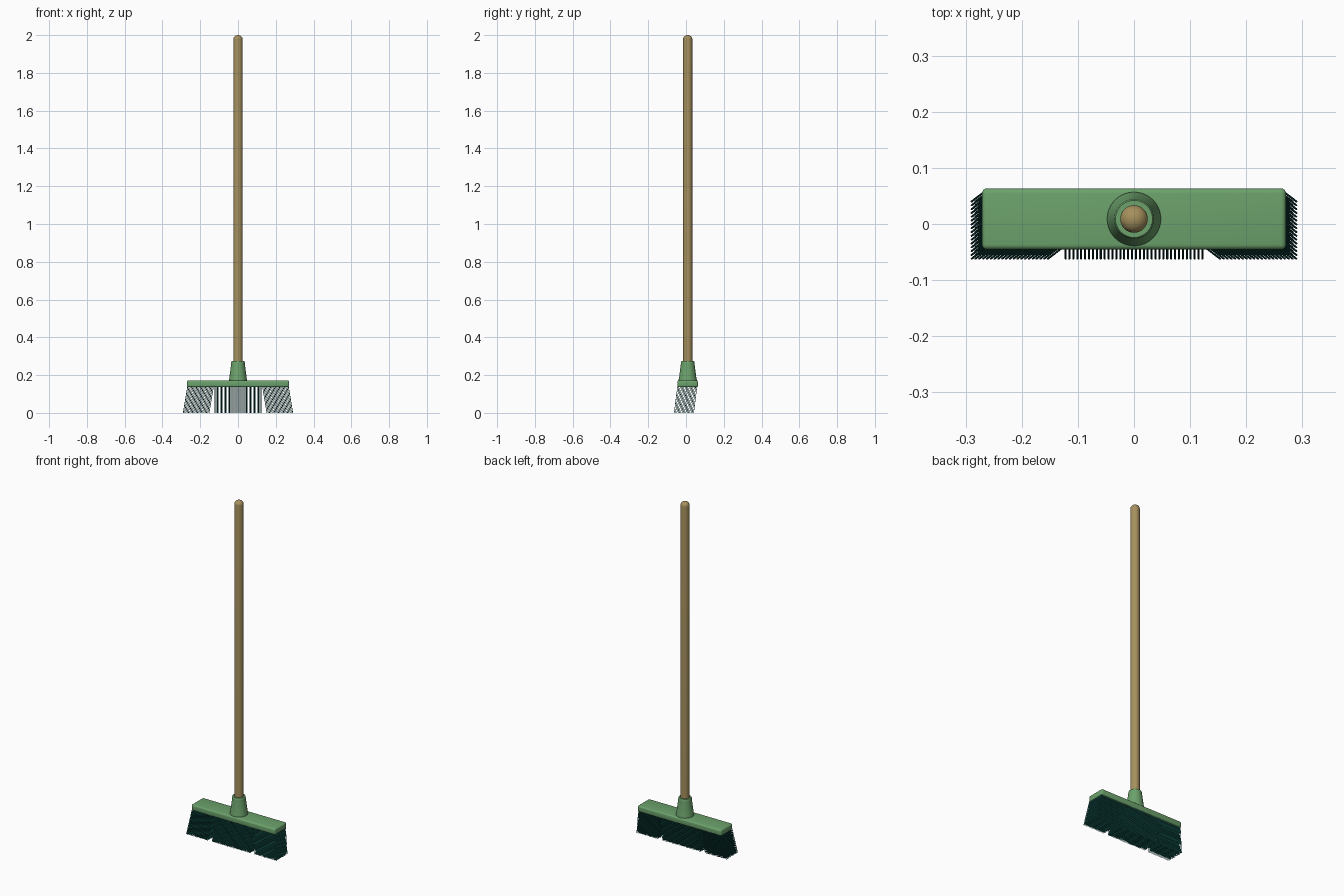
import bpy, bmesh, math
from mathutils import Vector

if "Cube" in bpy.data.objects:
    bpy.data.objects.remove(bpy.data.objects["Cube"])

CY = 0.009          # y centre of head and handle


def material(name, rgb):
    m = bpy.data.materials.new(name)
    m.diffuse_color = (*rgb, 1)
    m.use_nodes = True
    m.node_tree.nodes["Principled BSDF"].inputs["Base Color"].default_value = m.diffuse_color
    return m


GREEN = material("green_plastic", (0.15, 0.36, 0.15))
TEAL = material("teal_bristle", (0.01, 0.13, 0.11))
WOOD = material("wood", (0.38, 0.28, 0.11))


def finish(name, bm, mat, smooth=True):
    bmesh.ops.recalc_face_normals(bm, faces=bm.faces)
    me = bpy.data.meshes.new(name)
    bm.to_mesh(me)
    bm.free()
    ob = bpy.data.objects.new(name, me)
    bpy.context.collection.objects.link(ob)
    me.materials.append(mat)
    if smooth:
        bpy.ops.object.select_all(action='DESELECT')
        ob.select_set(True)
        bpy.context.view_layer.objects.active = ob
        bpy.ops.object.shade_smooth_by_angle(angle=math.radians(35))
    return ob


def lathe(name, profile, mat, n=40):
    """Revolve (radius, z) points around the handle axis; ends are capped."""
    bm = bmesh.new()
    rings = [[bm.verts.new((r * math.cos(2 * math.pi * i / n),
                            CY + r * math.sin(2 * math.pi * i / n), z))
              for i in range(n)] for r, z in profile]
    for a, b in zip(rings, rings[1:]):
        for i in range(n):
            j = (i + 1) % n
            bm.faces.new((a[i], a[j], b[j], b[i]))
    bm.faces.new(rings[0])
    bm.faces.new(rings[-1])
    return finish(name, bm, mat)


# Head block with rounded edges
bm = bmesh.new()
bmesh.ops.create_cube(bm, size=1)
for v in bm.verts:
    v.co = Vector((v.co.x * 0.542, CY + v.co.y * 0.109, 0.154 + v.co.z * 0.036))
bmesh.ops.bevel(bm, geom=bm.edges[:], offset=0.009, segments=4, profile=0.5, affect='EDGES')
finish("head", bm, GREEN)

# Tapered socket that grips the handle
lathe("socket", [(0.048, 0.165), (0.048, 0.176), (0.046, 0.184), (0.036, 0.262),
                 (0.0355, 0.271), (0.033, 0.275), (0.024, 0.275)], GREEN)

# Wooden handle with a domed top
R = 0.0245
dome = [(R * math.cos(t), 1.978 + 0.022 * math.sin(t))
        for t in (math.radians(a) for a in range(0, 90, 11))]
lathe("handle", [(R, 0.17)] + dome, WOOD)


# Bristle rows: straight in the middle, leaning outwards at both ends
def bristles(name, x0, x1, count, lean):
    bm = bmesh.new()
    rows, r = 16, 0.0018
    for i in range(count):
        x = x0 + (x1 - x0) * i / (count - 1)
        for j in range(rows):
            y = -0.044 + 0.102 * j / (rows - 1)
            ring = [[bm.verts.new((cx + r * math.cos(k * math.pi / 3),
                                   cy + r * math.sin(k * math.pi / 3), z))
                     for k in range(6)]
                    for cx, cy, z in ((x, y, 0.141), (x + lean, y - 0.018, 0))]
            for k in range(6):
                m = (k + 1) % 6
                bm.faces.new((ring[0][k], ring[0][m], ring[1][m], ring[1][k]))
            bm.faces.new(ring[1])
    finish(name, bm, TEAL, smooth=False)


bristles("bristles_middle", -0.122, 0.122, 36, 0)
for side, s in (("right", 1), ("left", -1)):
    bristles("bristles_" + side, s * 0.130, s * 0.266, 21, s * 0.0235)
